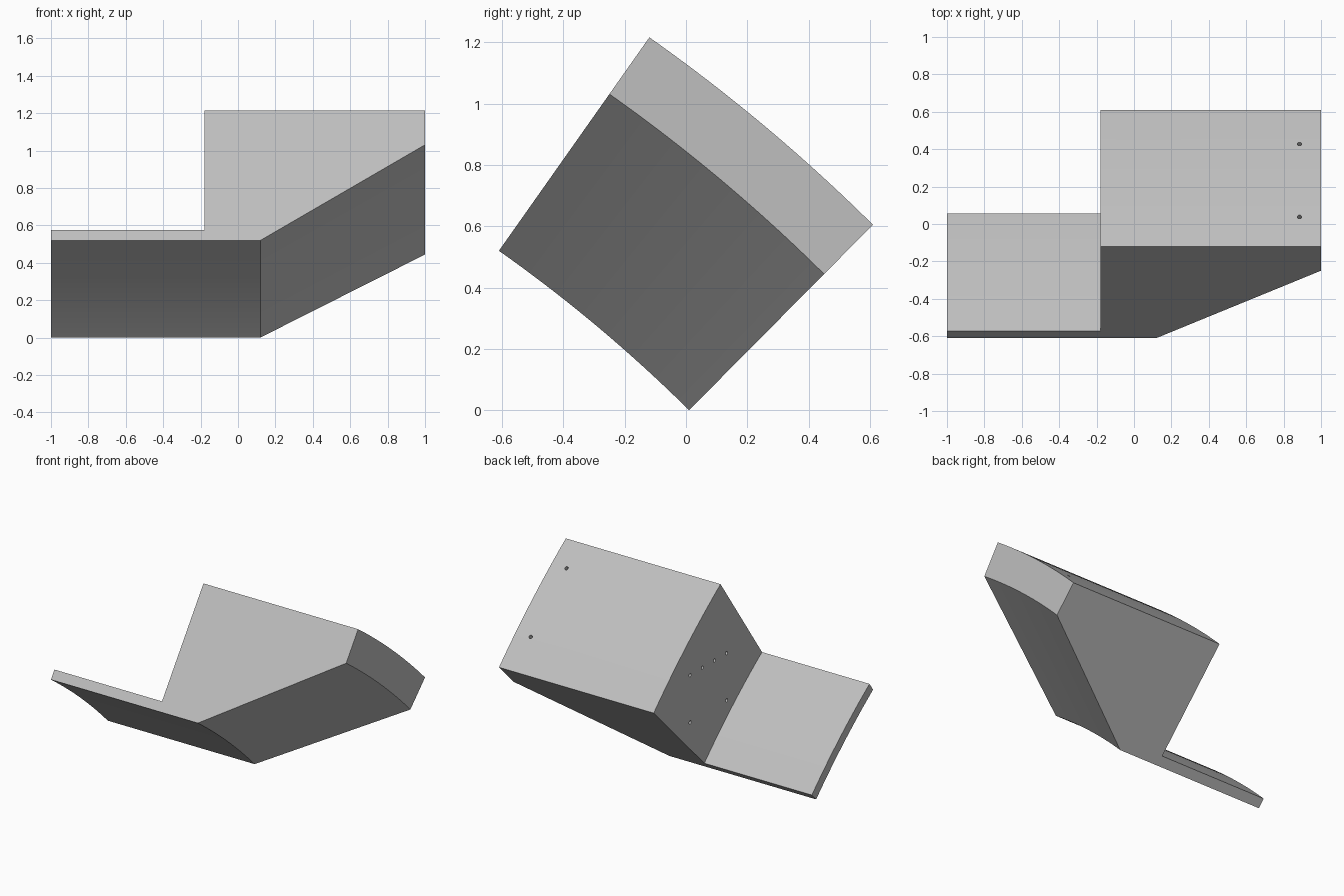
import bpy, bmesh, math
from mathutils import Vector, Matrix

if "Cube" in bpy.data.objects:
    bpy.data.objects.remove(bpy.data.objects["Cube"], do_unlink=True)

# Sweep axis runs along x, below and in front of the part
AXIS_Y, AXIS_Z, RADIUS = -3.403, -3.441, 4.847
START, END, STEPS = math.radians(45.24), math.radians(54.81), 32
TOP = 0.851
STEP_X = -0.18


def on_arc(x, height, angle):
    r = RADIUS + height
    return Vector((x, AXIS_Y + r * math.cos(angle), AXIS_Z + r * math.sin(angle)))


def make_object(name, bm):
    bmesh.ops.recalc_face_normals(bm, faces=bm.faces)
    mesh = bpy.data.meshes.new(name)
    bm.to_mesh(mesh)
    bm.free()
    obj = bpy.data.objects.new(name, mesh)
    bpy.context.collection.objects.link(obj)
    return obj


grey = bpy.data.materials.new("light_grey")
grey.use_nodes = True
grey.diffuse_color = (0.52, 0.52, 0.52, 1)
grey.node_tree.nodes["Principled BSDF"].inputs["Base Color"].default_value = grey.diffuse_color

# Body: stepped profile (x, height) swept through a shallow arc
profile = [(-1, 0), (0.12, 0), (1, 0.625), (1, TOP),
           (STEP_X, TOP), (STEP_X, 0.067), (-1, 0.067)]
bm = bmesh.new()
rings = []
for i in range(STEPS + 1):
    angle = START + (END - START) * i / STEPS
    rings.append([bm.verts.new(on_arc(x, h, angle)) for x, h in profile])
n = len(profile)
for a, b in zip(rings, rings[1:]):
    for j in range(n):
        k = (j + 1) % n
        bm.faces.new((a[j], a[k], b[k], b[j]))
bm.faces.new(rings[0])
bm.faces.new(rings[-1])
body = make_object("curved_bracket_body", bm)
body.data.materials.append(grey)

# Small blind holes
bm = bmesh.new()


def add_hole(centre, direction, radius=0.012, depth=0.2):
    turn = Vector((0, 0, 1)).rotation_difference(direction).to_matrix().to_4x4()
    bmesh.ops.create_cone(bm, cap_ends=True, segments=16, radius1=radius, radius2=radius,
                          depth=depth, matrix=Matrix.Translation(centre) @ turn)


# Two holes in the top surface
for degrees in (47.75, 52.85):
    angle = math.radians(degrees)
    add_hole(on_arc(0.885, TOP, angle), Vector((0, math.cos(angle), math.sin(angle))))

# Row of four and lower pair in the step wall
for y in (-0.186, -0.053, 0.079, 0.212):
    add_hole(Vector((STEP_X, y, 0.715)), Vector((1, 0, 0)))
for y in (-0.186, 0.212):
    add_hole(Vector((STEP_X, y, 0.39)), Vector((1, 0, 0)))
cutter = make_object("hole_cutter", bm)
cutter.hide_render = True

cut = body.modifiers.new("holes", "BOOLEAN")
cut.operation = "DIFFERENCE"
cut.solver = "EXACT"
cut.object = cutter

bpy.ops.object.select_all(action="DESELECT")
bpy.context.view_layer.objects.active = body
body.select_set(True)
bpy.ops.object.modifier_apply(modifier=cut.name)
bpy.data.objects.remove(cutter, do_unlink=True)
bpy.ops.object.shade_smooth_by_angle(angle=math.radians(20))
